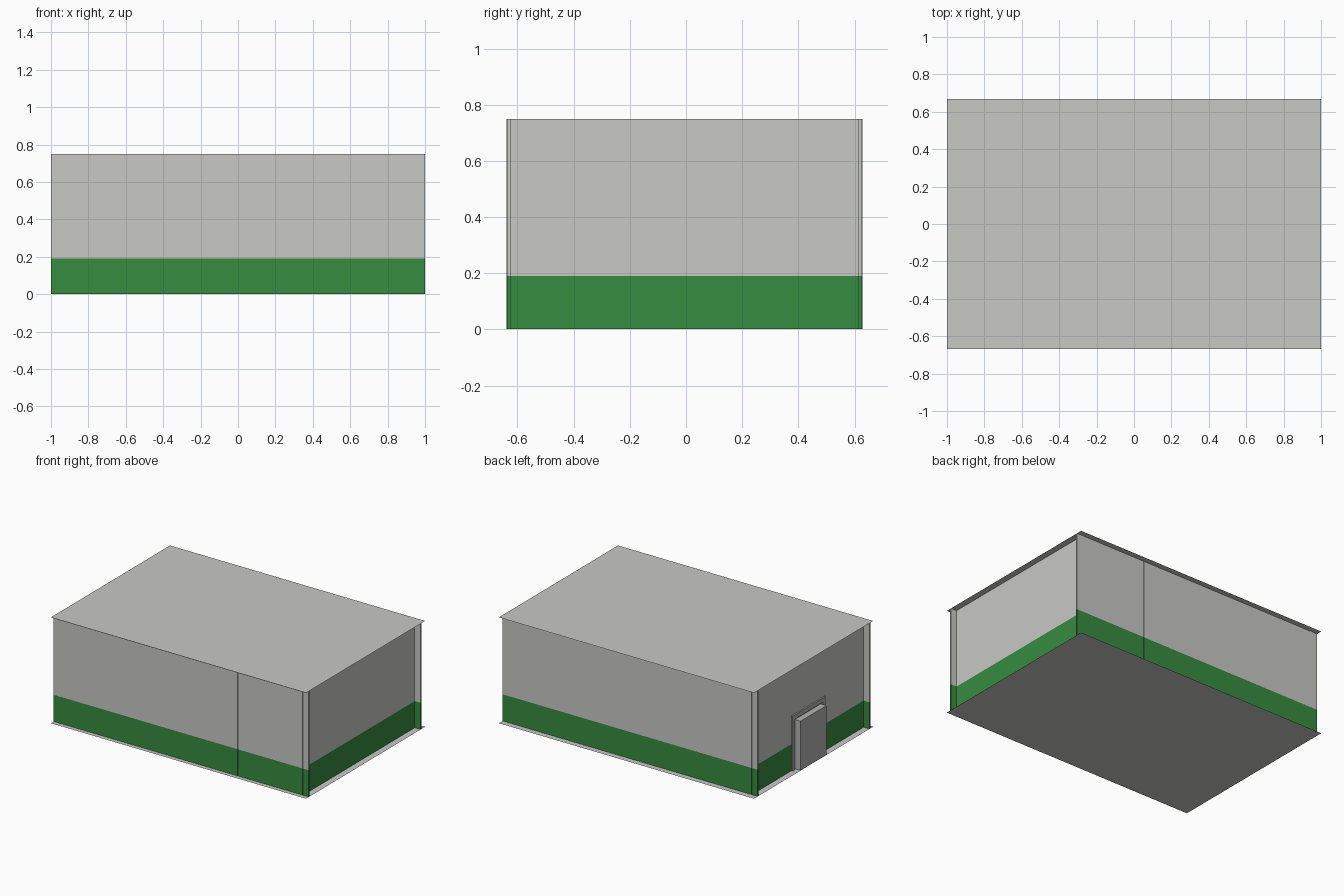
import bpy, bmesh
from mathutils import Vector

if "Cube" in bpy.data.objects:
    bpy.data.objects.remove(bpy.data.objects["Cube"])

W, D, H = 1.0, 0.667, 0.75      # half width, half depth, height
BAND = 0.19                     # top of the painted lower band


def material(name, rgb):
    m = bpy.data.materials.new(name)
    m.diffuse_color = (*rgb, 1.0)
    m.use_nodes = True
    m.node_tree.nodes["Principled BSDF"].inputs["Base Color"].default_value = m.diffuse_color
    return m


GREY = material("light_grey", (0.578, 0.578, 0.565))
GREEN = material("green", (0.037, 0.262, 0.051))
DOOR = material("door_grey", (0.45, 0.45, 0.44))


def finish(name, bm, mats):
    me = bpy.data.meshes.new(name)
    bm.to_mesh(me)
    bm.free()
    for m in mats:
        me.materials.append(m)
    ob = bpy.data.objects.new(name, me)
    bpy.context.collection.objects.link(ob)
    return ob


def box(name, lo, hi, mats, band=False):
    """Box between two corners; band paints everything below BAND."""
    bm = bmesh.new()
    bmesh.ops.create_cube(bm, size=1)
    lo, hi = Vector(lo), Vector(hi)
    for v in bm.verts:
        v.co = (lo + hi) / 2 + v.co * (hi - lo)
    if band:
        bmesh.ops.bisect_plane(bm, geom=bm.verts[:] + bm.edges[:] + bm.faces[:],
                               plane_co=(0, 0, BAND), plane_no=(0, 0, 1))
        for f in bm.faces:
            f.material_index = int(f.calc_center_median().z < BAND)
    return finish(name, bm, mats)


def sheet(name, z, up):
    bm = bmesh.new()
    pts = [(-W, -D), (W, -D), (W, D), (-W, D)]
    bm.faces.new([bm.verts.new((x, y, z)) for x, y in (pts if up else pts[::-1])])
    return finish(name, bm, [GREY])


# Thin roof and floor sheets, overhanging the long walls
sheet("roof", H, True)
sheet("floor", 0, False)

# Long walls run the full width
WALL = [GREY, GREEN]
TOP = H - 0.001
box("front_wall", (-W, -0.637, 0.001), (W, -0.625, TOP), WALL, True)
box("back_wall", (-W, 0.615, 0.001), (W, 0.627, TOP), WALL, True)

# Cross walls: recessed ends and a partition, edges just proud of the long walls
for name, x in (("left_end_wall", -0.95), ("right_end_wall", 0.95), ("partition_wall", 0.44)):
    box(name, (x - 0.005, -0.639, 0.001), (x + 0.005, 0.629, TOP), WALL, True)

# Doorway on the left end: frame around a projecting door leaf
FX = (-0.965, -0.955)
for name, y0, y1, z0, z1 in (("door_jamb_front", -0.185, -0.155, 0.001, 0.39),
                             ("door_jamb_back", 0.155, 0.185, 0.001, 0.39),
                             ("door_lintel", -0.155, 0.155, 0.36, 0.39)):
    box(name, (FX[0], y0, z0), (FX[1], y1, z1), [DOOR])
box("door_leaf", (-W, -0.145, 0.001), (-0.955, 0.145, 0.35), [DOOR])
